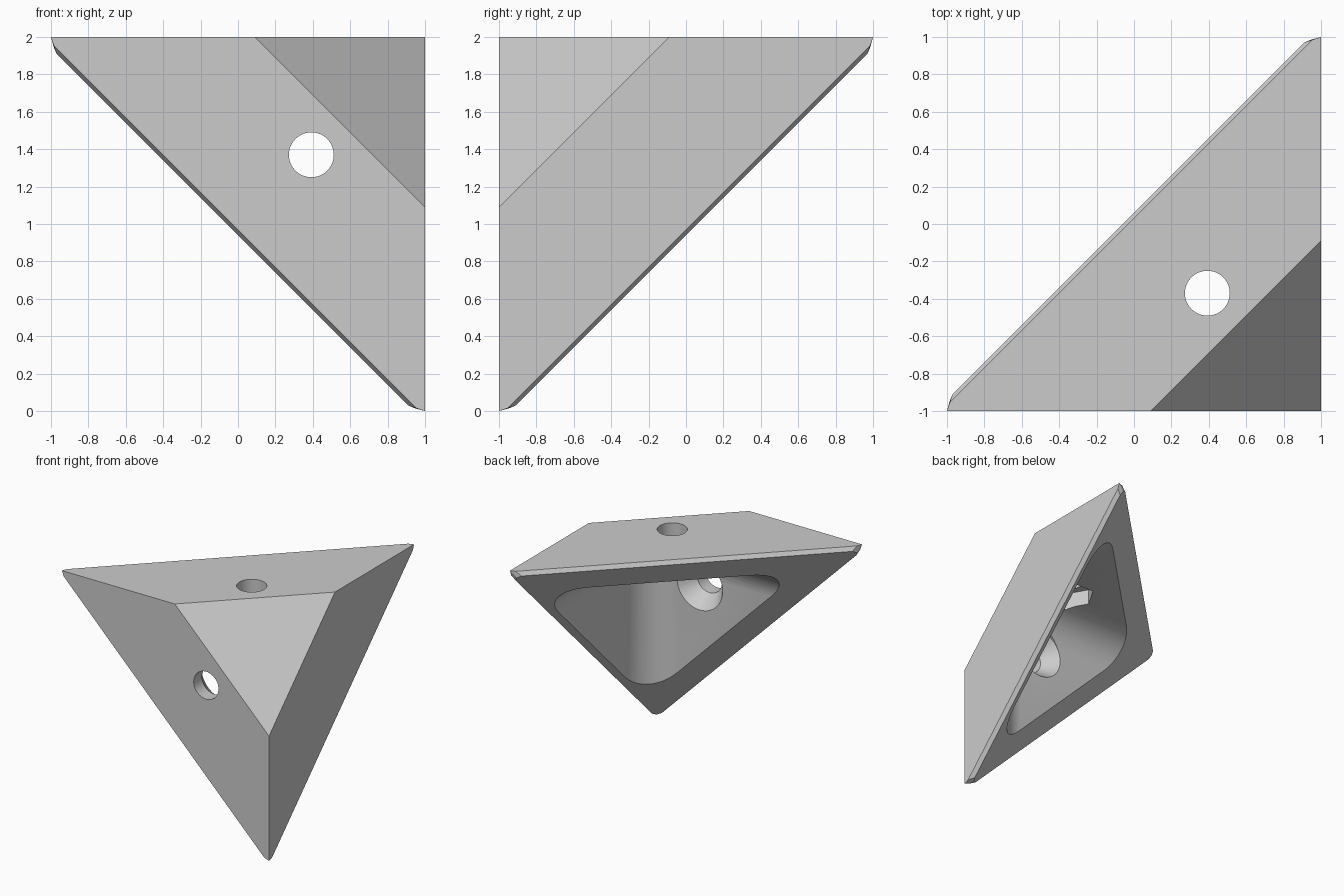
import bpy, bmesh, math
from mathutils import Matrix, Vector

if "Cube" in bpy.data.objects:
    bpy.data.objects.remove(bpy.data.objects["Cube"], do_unlink=True)

REACH = 0.91                    # where the blunt outer corner cuts each edge
WALLS = Vector((0.09, 0.25, 0.25))   # thickness of side, front and top walls
FILLET = 0.3                    # radius of the inside edges
FLOOR = 0.115                   # depth of the recess floors below the outside

# Local axes run inward from the square corner along its three edges
to_world = Matrix.Translation((1, -1, 2)) @ Matrix.Rotation(math.pi, 4, 'Y')

grey = bpy.data.materials.new("light_grey")
grey.use_nodes = True
colour = (0.6, 0.6, 0.6, 1)
grey.diffuse_color = colour
grey.node_tree.nodes["Principled BSDF"].inputs["Base Color"].default_value = colour


def make_object(name, bm):
    bmesh.ops.recalc_face_normals(bm, faces=bm.faces)
    bm.transform(to_world)
    mesh = bpy.data.meshes.new(name)
    bm.to_mesh(mesh)
    bm.free()
    mesh.materials.append(grey)
    obj = bpy.data.objects.new(name, mesh)
    bpy.context.scene.collection.objects.link(obj)
    return obj


# Outer body: three tapered faces, a blunt corner and eased tips
bm = bmesh.new()
tip_points = [(REACH, 0, 0), (2, 0, 0),
              (1.985, 0.045, 0), (1.985, 0, 0.045),
              (1.97, 0.09, 0.035), (1.97, 0.035, 0.09), (1.985, 0.055, 0.055)]
for p in tip_points:
    for k in range(3):
        bm.verts.new([p[(i - k) % 3] for i in range(3)])
hull = bmesh.ops.convex_hull(bm, input=bm.verts)
spare = [g for g in hull["geom_interior"] if isinstance(g, bmesh.types.BMVert)]
bmesh.ops.delete(bm, geom=spare, context='VERTS')
bmesh.ops.dissolve_limit(bm, angle_limit=0.02, verts=bm.verts, edges=bm.edges)
body = make_object("corner_bracket", bm)

# Cavity: a box with three rounded edges and a flattened inner corner
bm = bmesh.new()
bmesh.ops.create_cube(bm, size=2.4,
                      matrix=Matrix.Translation(WALLS + Vector((1.2, 1.2, 1.2))))
inner = min(bm.verts, key=lambda v: sum(v.co))
bmesh.ops.bevel(bm, geom=list(inner.link_edges), offset=FILLET, segments=12,
                profile=0.5, affect='EDGES')
cut = bmesh.ops.bisect_plane(bm, geom=bm.verts[:] + bm.edges[:] + bm.faces[:],
                             plane_co=Vector((1.2, 0, 0)), plane_no=(1, 1, 1),
                             clear_inner=True)
rim = [g for g in cut["geom_cut"] if isinstance(g, bmesh.types.BMEdge)]
bmesh.ops.contextual_create(bm, geom=rim)
cutters = [make_object("cavity_cutter", bm)]


# Screw holes and their inside recesses, running inward along one axis
def hole_cutter(name, axis, outer_radius, inner_radius, start, end, sides=48):
    centre = [0.608, 0.63, 0.63]
    centre[axis] = (start + end) / 2
    turn = Matrix.Rotation(-math.pi / 2, 4, 'X') if axis == 1 else Matrix()
    # a vertex of the six-sided pocket points along the first local axis
    spin = Matrix.Rotation(math.pi / 2, 4, 'Z')
    bm = bmesh.new()
    bmesh.ops.create_cone(bm, cap_ends=True, segments=sides,
                          radius1=outer_radius, radius2=inner_radius,
                          depth=end - start,
                          matrix=Matrix.Translation(centre) @ turn @ spin)
    cutters.append(make_object(name, bm))


hole_cutter("front_hole_cutter", 1, 0.12, 0.12, -0.2, 0.5)
hole_cutter("front_countersink_cutter", 1, 0.12, 0.22, FLOOR, WALLS.y)
hole_cutter("front_clearance_cutter", 1, 0.22, 0.22, WALLS.y, 0.8)
hole_cutter("top_hole_cutter", 2, 0.12, 0.12, -0.2, 0.5)
hole_cutter("top_nut_pocket_cutter", 2, 0.21, 0.21, FLOOR, 0.8, sides=6)

bpy.ops.object.select_all(action='DESELECT')
body.select_set(True)
bpy.context.view_layer.objects.active = body
for cutter in cutters:
    mod = body.modifiers.new(cutter.name, 'BOOLEAN')
    mod.operation = 'DIFFERENCE'
    mod.solver = 'EXACT'
    mod.object = cutter
    bpy.ops.object.modifier_apply(modifier=mod.name)
    bpy.data.objects.remove(cutter, do_unlink=True)

bpy.ops.object.shade_smooth_by_angle(angle=math.radians(25))
